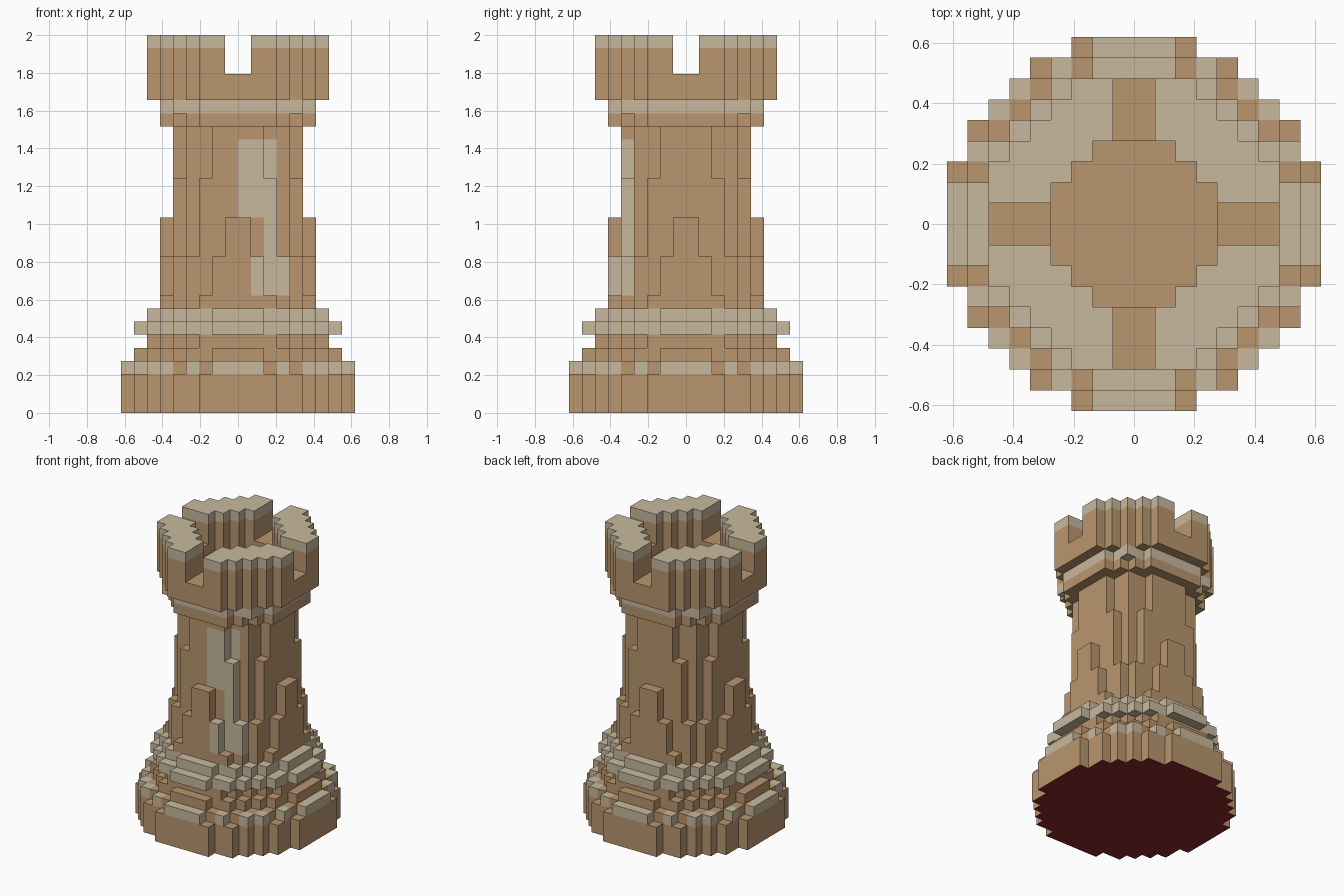
import bpy, bmesh
from mathutils import Vector

if "Cube" in bpy.data.objects:
    bpy.data.objects.remove(bpy.data.objects["Cube"])

V = 2 / 29  # size of one block


def material(name, rgb):
    m = bpy.data.materials.new(name)
    m.diffuse_color = (*rgb, 1)
    m.use_nodes = True
    m.node_tree.nodes["Principled BSDF"].inputs["Base Color"].default_value = m.diffuse_color
    return m


MATS = [material("tan wood", (0.485, 0.305, 0.155)),
        material("pale edge", (0.58, 0.485, 0.34)),
        material("dark red felt", (0.26, 0.021, 0.021))]

# part: (first layer, end layer, radius squared, pale where radius squared exceeds this)
PARTS = {
    "base": [(0, 3, 81, 999), (3, 4, 75.5, 64), (4, 5, 59.3, 999), (5, 6, 49, 999)],
    "base_collar": [(6, 7, 59.3, 0), (7, 8, 45, 0)],
    "shaft": [(8, 9, 38.5, 999), (9, 12, 34, 999), (12, 15, 31.5, 999),
              (15, 18, 28, 999), (18, 22, 25, 999)],
    "neck_collar": [(22, 23, 38.5, 999), (23, 24, 41, 0)],
    "crown": [(24, 28, 49, 999), (28, 29, 49, 0)],
}


def removed(x, y, z, d2):
    # round well and four slots in the crown
    well = z >= 25 and d2 <= 16
    slot = z >= 26 and (abs(x + 0.5) < 1 or abs(y + 0.5) < 1)
    return well or slot


def in_pale_patch(x, y, z):
    # pale worn patch on the front of the shaft
    if 15 <= z < 21:
        return 0 <= x <= 2 and -5 <= y <= -4
    if 12 <= z < 15:
        return x == 2 and y == -5
    if 9 <= z < 12:
        return (x, y) in {(1, -6), (2, -5), (3, -5)}
    return False


# fill the blocks of every part with stacked discs
cells = {}
for part, layers in PARTS.items():
    for z0, z1, r2, pale in layers:
        for z in range(z0, z1):
            for x in range(-9, 9):
                for y in range(-9, 9):
                    d2 = (x + 0.5) ** 2 + (y + 0.5) ** 2
                    if d2 <= r2 and not removed(x, y, z, d2):
                        light = d2 > pale or in_pale_patch(x, y, z)
                        cells[x, y, z] = (part, int(light))


def build(part):
    # make only the outward faces of the blocks in one part
    bm = bmesh.new()
    verts = {}

    def vert(p):
        key = tuple(round(c) for c in p)
        if key not in verts:
            verts[key] = bm.verts.new([c * V for c in key])
        return verts[key]

    for (x, y, z), (owner, colour) in cells.items():
        if owner != part:
            continue
        mid = Vector((x + 0.5, y + 0.5, z + 0.5))
        for axis in range(3):
            for side in (-1, 1):
                n = Vector((0, 0, 0))
                n[axis] = side
                if (x + int(n.x), y + int(n.y), z + int(n.z)) in cells:
                    continue
                u = Vector((0, 0, 0))
                u[(axis + 1) % 3] = 0.5
                w = n.cross(u)
                c = mid + n * 0.5
                f = bm.faces.new([vert(c + d) for d in (u + w, w - u, -u - w, u - w)])
                f.material_index = 2 if z == 0 and n.z < 0 else colour
    me = bpy.data.meshes.new(part)
    bm.to_mesh(me)
    bm.free()
    for m in MATS:
        me.materials.append(m)
    bpy.context.collection.objects.link(bpy.data.objects.new(part, me))


for name in PARTS:
    build(name)
